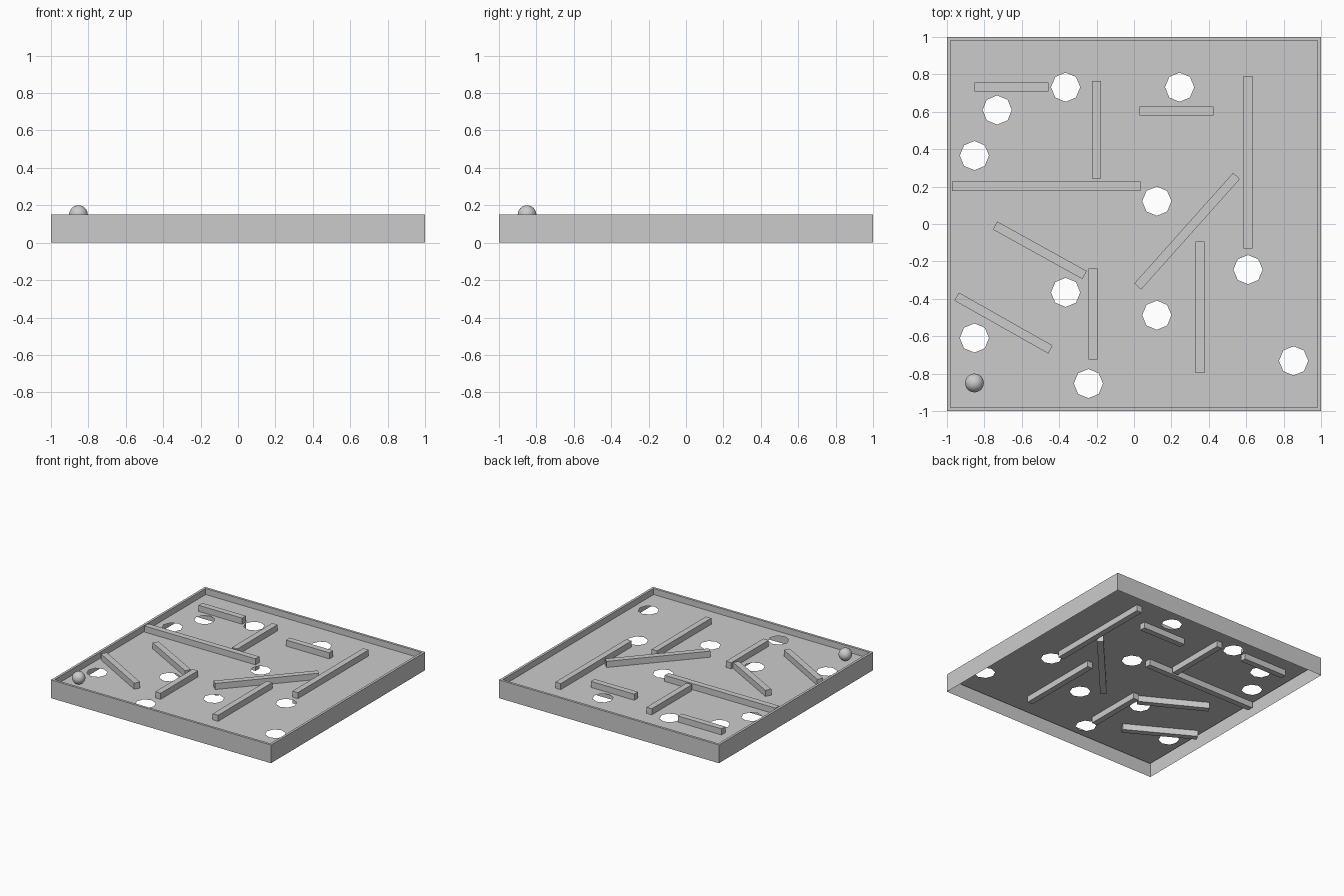
import bpy, bmesh, math
from mathutils import Vector

if "Cube" in bpy.data.objects:
    bpy.data.objects.remove(bpy.data.objects["Cube"])

FLOOR_Z, TOP_Z = 0.10, 0.15


def add_object(name, bm):
    mesh = bpy.data.meshes.new(name)
    bm.to_mesh(mesh)
    bm.free()
    ob = bpy.data.objects.new(name, mesh)
    bpy.context.collection.objects.link(ob)
    return ob


def loop(bm, pts):
    return [bm.verts.new(p) for p in pts]


def close_edges(bm, verts):
    return [bm.edges.new((verts[i], verts[(i + 1) % len(verts)])) for i in range(len(verts))]


def square(s, z):
    return [(-s, -s, z), (s, -s, z), (s, s, z), (-s, s, z)]


# thin floor pierced by octagonal holes
GRID, HOLE_R = 0.1219, 0.078
HOLES = [(-3, 6), (2, 6), (-6, 5), (-7, 3), (1, 1), (-3, -3),
         (5, -2), (-7, -5), (1, -4), (7, -6), (-2, -7)]
bm = bmesh.new()
edges = close_edges(bm, loop(bm, square(0.98, FLOOR_Z)))
for i, j in HOLES:
    ring = [(i * GRID + HOLE_R * math.cos(k * math.pi / 4),
             j * GRID + HOLE_R * math.sin(k * math.pi / 4), FLOOR_Z) for k in range(8)]
    edges += close_edges(bm, loop(bm, ring))
bmesh.ops.triangle_fill(bm, edges=edges, use_beauty=True, normal=(0, 0, 1))
for f in bm.faces:
    f.normal_update()
    if f.normal.z < 0:
        f.normal_flip()
add_object("floor", bm)

# outer frame: skirt, rim and inner lip, open underneath
bm = bmesh.new()
rings = [loop(bm, square(s, z)) for s, z in
         ((1, 0), (1, TOP_Z), (0.98, TOP_Z), (0.98, FLOOR_Z))]
for a, b in zip(rings, rings[1:]):
    for i in range(4):
        j = (i + 1) % 4
        bm.faces.new((a[i], a[j], b[j], b[i]))
add_object("frame", bm)

# maze walls: centre-line start and end, passing through the floor
WALLS = [(-0.853, 0.732, -0.457, 0.732), (-0.2, 0.765, -0.2, 0.243),
         (0.03, 0.604, 0.425, 0.604), (0.61, 0.79, 0.61, -0.13),
         (-0.973, 0.202, 0.035, 0.202), (-0.22, -0.238, -0.22, -0.725),
         (0.353, -0.094, 0.353, -0.797), (-0.743, -0.008, -0.264, -0.273),
         (-0.948, -0.388, -0.447, -0.671), (0.548, 0.257, 0.02, -0.334)]
for n, (x0, y0, x1, y1) in enumerate(WALLS):
    d = Vector((x1 - x0, y1 - y0, 0))
    bm = bmesh.new()
    bmesh.ops.create_cube(bm, size=1)
    bmesh.ops.scale(bm, vec=(d.length, 0.049, 0.1), verts=bm.verts)
    wall = add_object(f"maze_wall_{n + 1}", bm)
    wall.location = ((x0 + x1) / 2, (y0 + y1) / 2, FLOOR_Z)
    wall.rotation_euler.z = math.atan2(d.y, d.x)

# rolling ball
bpy.ops.mesh.primitive_uv_sphere_add(segments=32, ring_count=16, radius=0.05,
                                     location=(-0.853, -0.85, 0.15))
bpy.context.object.name = "ball"
bpy.ops.object.shade_smooth()
